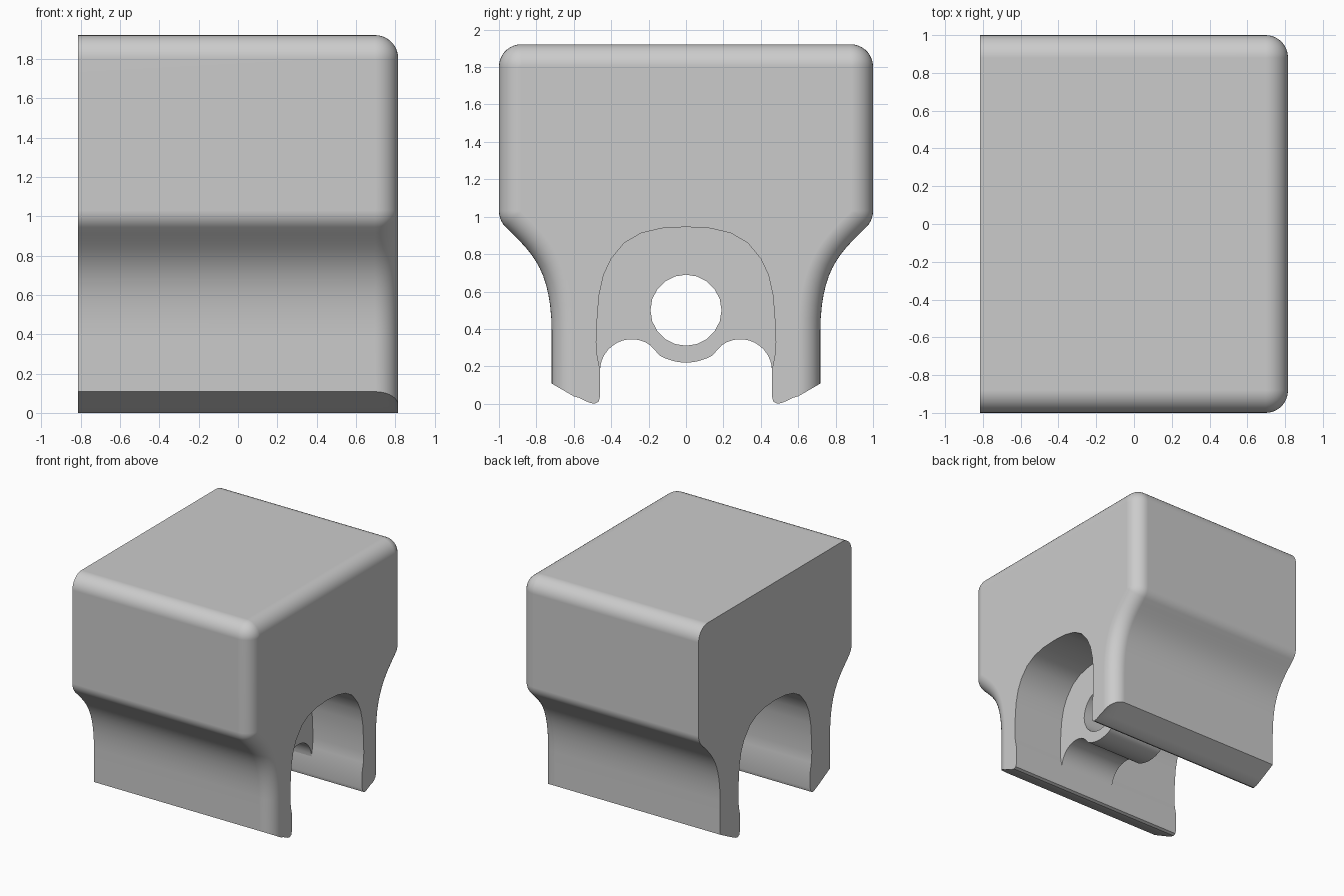
import bpy, bmesh, math
from mathutils import Vector
from mathutils.geometry import interpolate_bezier

cube = bpy.data.objects.get("Cube")
if cube:
    bpy.data.objects.remove(cube)

GREY = (0.6, 0.6, 0.6, 1)
HALF_LENGTH, ROUND = 0.815, 0.118
grey = bpy.data.materials.new("plain grey")
grey.use_nodes = True
grey.diffuse_color = GREY
grey.node_tree.nodes["Principled BSDF"].inputs["Base Color"].default_value = GREY


def arc(cy, cz, r, start, end, steps):
    """Points on an arc, angles in degrees."""
    angles = [math.radians(start + (end - start) * i / steps) for i in range(steps + 1)]
    return [Vector((cy + r * math.cos(a), cz + r * math.sin(a))) for a in angles]


def mirrored(half):
    """Close a half outline across the centre plane."""
    return half + [Vector((-p.x, p.y)) for p in reversed(half) if abs(p.x) > 1e-5]


def finish(bm, name):
    bmesh.ops.recalc_face_normals(bm, faces=bm.faces[:])
    mesh = bpy.data.meshes.new(name)
    bm.to_mesh(mesh)
    bm.free()
    mesh.materials.append(grey)
    obj = bpy.data.objects.new(name, mesh)
    bpy.context.collection.objects.link(obj)
    bpy.ops.object.select_all(action='DESELECT')
    obj.select_set(True)
    bpy.context.view_layer.objects.active = obj
    bpy.ops.object.shade_smooth_by_angle(angle=math.radians(32))
    weighted = obj.modifiers.new("flat_faces", 'WEIGHTED_NORMAL')
    weighted.keep_sharp = True
    return obj


# Outer side: rounded top, rounded shoulder, and a concave sweep into the leg
shoulder = arc(0.88, 1.03, 0.12, 0, -45, 5)
sweep = interpolate_bezier(shoulder[-1], (0.83, 0.81), (0.72, 0.73), (0.718, 0.38), 14)
outer = arc(0.88, 1.802, 0.12, 90, 0, 9) + shoulder + [Vector(p[:2]) for p in sweep[1:]]
outer.append(Vector((0.718, 0.108)))

# Leg tip and arched channel
tip = [Vector(p) for p in ((0.575, 0.033), (0.52, 0.007), (0.49, 0), (0.468, 0.01), (0.459, 0.04))]
arch = [Vector(p) for p in (
    (0.459, 0.18), (0.474, 0.25), (0.48, 0.33), (0.475, 0.45), (0.465, 0.58), (0.44, 0.69),
    (0.4, 0.775), (0.33, 0.86), (0.24, 0.912), (0.13, 0.938), (0, 0.945))]


def section(inset):
    """Body outline with its outer side drawn in by the inset."""
    half = []
    for i, p in enumerate(outer):
        if i == 0:
            normal = Vector((0, 1))
        elif i == len(outer) - 1:
            normal = Vector((1, 0.58))      # slide along the sloping foot
        else:
            a = (p - outer[i - 1]).normalized()
            b = (outer[i + 1] - p).normalized()
            t = (a + b).normalized()
            normal = Vector((-t.y, t.x))
        half.append(p - normal * inset)
    return mirrored(half + tip + arch)


# Housing body: one square end, one rounded end
bm = bmesh.new()
stations = [(-HALF_LENGTH, 0)]
for i in range(10):
    a = math.pi / 2 * i / 9
    stations.append((HALF_LENGTH - ROUND * (1 - math.sin(a)), ROUND * (1 - math.cos(a))))
rings = [[bm.verts.new((x, p.x, p.y)) for p in section(d)] for x, d in stations]
for a, b in zip(rings, rings[1:]):
    for i in range(len(a)):
        j = (i + 1) % len(a)
        bm.faces.new((a[i], a[j], b[j], b[i]))
bm.faces.new(rings[0])
bm.faces.new(rings[-1])
finish(bm, "housing_body")

# Inner web: fills the arch, scalloped underside, round hole
scallop = arc(0, 0.5, 0.28, -90, -60, 4) + arc(0.29, 0.175, 0.17, 125, 0, 12)
web_arch = [Vector((p.x * 1.02, p.y + 0.008)) for p in arch]
outline = mirrored(scallop + web_arch)
hole = arc(0, 0.5, 0.19, 0, 342, 19)
bm = bmesh.new()
edges = []
for loop in (outline, hole):
    verts = [bm.verts.new((-0.16, p.x, p.y)) for p in loop]
    edges += [bm.edges.new((v, verts[(i + 1) % len(verts)])) for i, v in enumerate(verts)]
bmesh.ops.triangle_fill(bm, edges=edges, use_beauty=True)
result = bmesh.ops.extrude_face_region(bm, geom=bm.faces[:], use_keep_orig=True)
moved = [g for g in result["geom"] if isinstance(g, bmesh.types.BMVert)]
bmesh.ops.translate(bm, verts=moved, vec=(0.51, 0, 0))
finish(bm, "inner_web")
